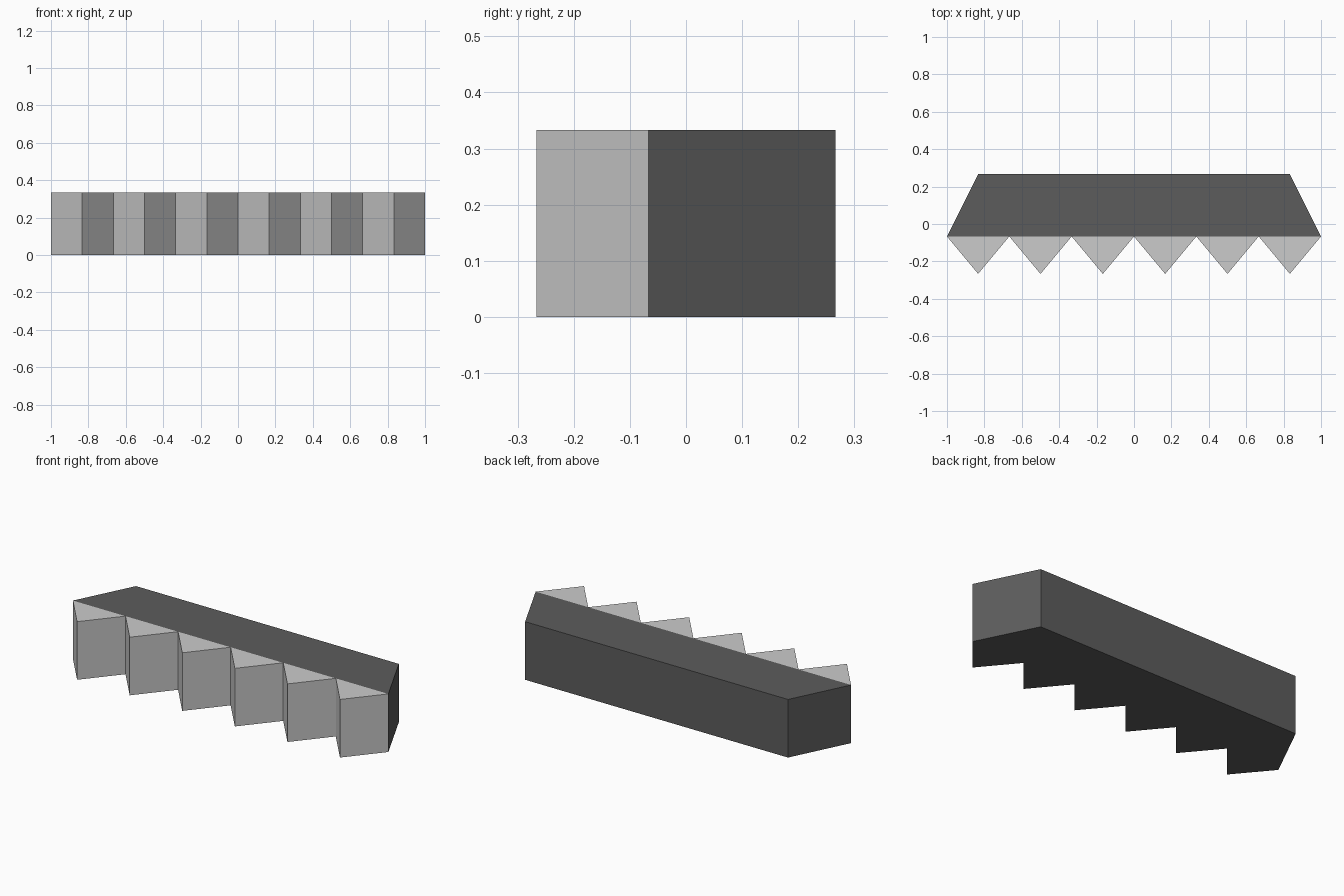
import bpy
import bmesh

if "Cube" in bpy.data.objects:
    bpy.data.objects.remove(bpy.data.objects["Cube"])

HEIGHT = 0.333
BACK, SEAM, TIP = 0.2667, -0.0667, -0.2667
TEETH = 6
PITCH = 2 / TEETH


def material(name, value):
    mat = bpy.data.materials.new(name)
    mat.diffuse_color = (value, value, value, 1)
    mat.use_nodes = True
    mat.node_tree.nodes["Principled BSDF"].inputs["Base Color"].default_value = mat.diffuse_color
    return mat


def prisms(name, outlines, mats):
    """Extrude counter-clockwise outlines upward; undersides use the last material."""
    bm = bmesh.new()
    for outline in outlines:
        low = [bm.verts.new((x, y, 0)) for x, y in outline]
        high = [bm.verts.new((x, y, HEIGHT)) for x, y in outline]
        bm.faces.new(low[::-1]).material_index = len(mats) - 1
        bm.faces.new(high)
        for i in range(len(low)):
            j = (i + 1) % len(low)
            bm.faces.new((low[i], low[j], high[j], high[i]))
    mesh = bpy.data.meshes.new(name)
    bm.to_mesh(mesh)
    bm.free()
    for mat in mats:
        mesh.materials.append(mat)
    obj = bpy.data.objects.new(name, mesh)
    bpy.context.collection.objects.link(obj)
    return obj


dark = material("dark_grey", 0.107)
light = material("light_grey", 0.8)

# Tapered backing bar
inset = 1 - PITCH / 2
prisms("backing_bar", [[(-1, SEAM), (1, SEAM), (inset, BACK), (-inset, BACK)]], [dark])

# Row of triangular teeth along the front, with dark undersides
teeth = []
for i in range(TEETH):
    x = -1 + i * PITCH
    teeth.append([(x, SEAM), (x + PITCH / 2, TIP), (x + PITCH, SEAM)])
prisms("teeth", teeth, [light, dark])
